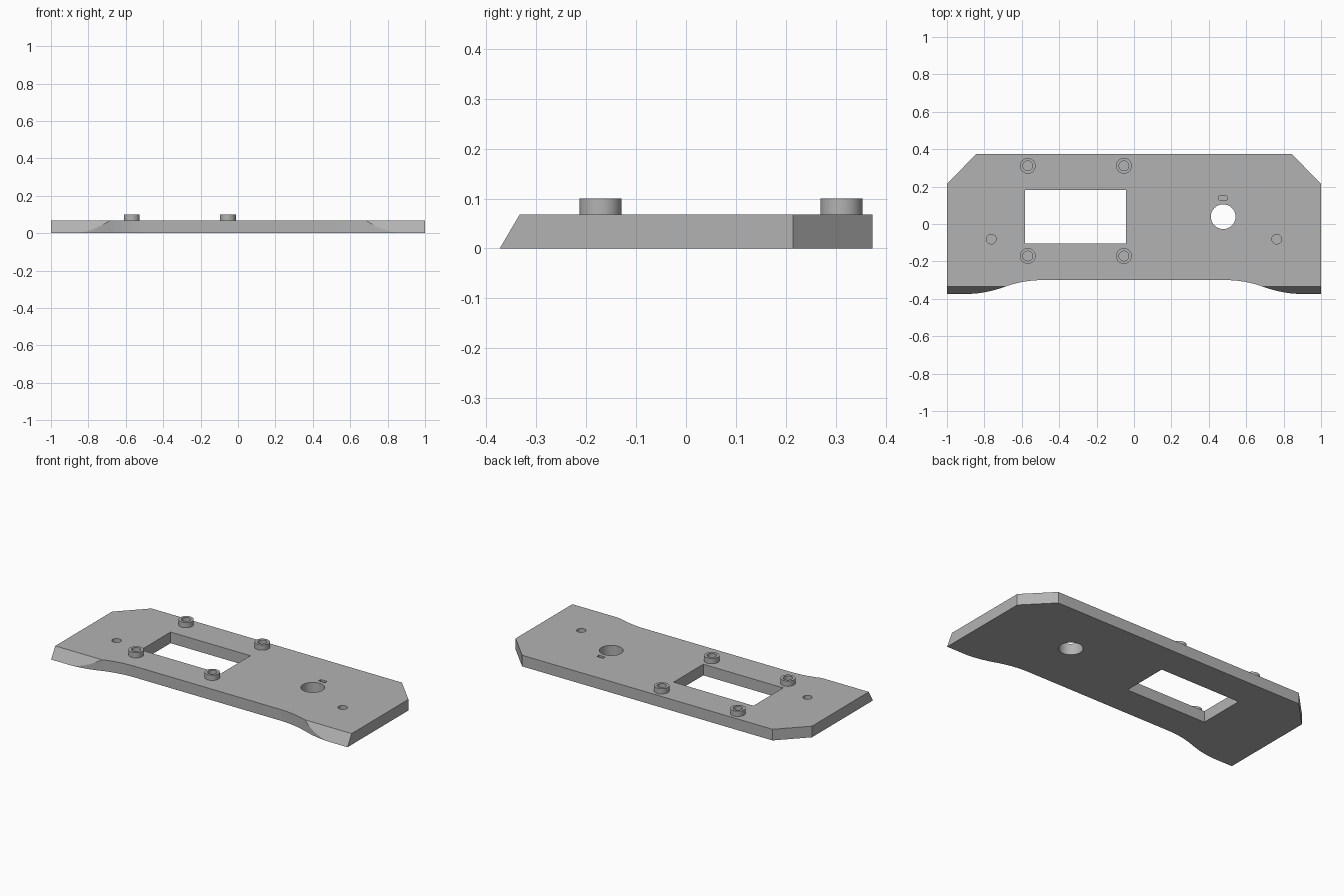
import bpy, bmesh, math

if "Cube" in bpy.data.objects:
    bpy.data.objects.remove(bpy.data.objects["Cube"])

T = 0.068          # plate thickness
TOP = 0.1          # top of the standoffs

grey = bpy.data.materials.new("plain grey")
grey.diffuse_color = (0.45, 0.45, 0.45, 1)
grey.use_nodes = True
grey.node_tree.nodes["Principled BSDF"].inputs["Base Color"].default_value = grey.diffuse_color


def prism(bm, pts, z0, z1):
    """Extrude a flat outline from z0 to z1."""
    face = bm.faces.new([bm.verts.new((x, y, z0)) for x, y in pts])
    ext = bmesh.ops.extrude_face_region(bm, geom=[face])
    for v in ext["geom"]:
        if isinstance(v, bmesh.types.BMVert):
            v.co.z = z1


def circle(cx, cy, r, n=48):
    return [(cx + r * math.cos(2 * math.pi * i / n),
             cy + r * math.sin(2 * math.pi * i / n)) for i in range(n)]


def rect(x0, x1, y0, y1):
    return [(x0, y0), (x1, y0), (x1, y1), (x0, y1)]


def finish(bm, name):
    bmesh.ops.recalc_face_normals(bm, faces=bm.faces[:])
    me = bpy.data.meshes.new(name)
    bm.to_mesh(me)
    bm.free()
    ob = bpy.data.objects.new(name, me)
    bpy.context.collection.objects.link(ob)
    me.materials.append(grey)
    return ob


def activate(ob):
    bpy.ops.object.select_all(action='DESELECT')
    ob.select_set(True)
    bpy.context.view_layer.objects.active = ob


# Plate outline: clipped back corners and S-curved front edge, mirrored in x
half = [(0.845, 0.373), (1.0, 0.214), (1.0, -0.374)]
N = 20
for i in range(N + 1):
    t = i / N
    s = 2 * t * t if t < 0.5 else 1 - 2 * (1 - t) ** 2
    half.append((0.90 - 0.41 * t, -0.374 + 0.074 * s))
outline = half + [(-x, y) for x, y in reversed(half)]
bm = bmesh.new()
prism(bm, outline, 0, T)
plate = finish(bm, "face_plate")

standoffs = [(x, y) for x in (-0.568, -0.054) for y in (-0.171, 0.311)]

# Cutter: sloped front, window, shaft hole, slot, pilot holes
bm = bmesh.new()
prism(bm, rect(-0.582, -0.043, -0.105, 0.181), -0.1, 0.2)
prism(bm, circle(0.477, 0.039, 0.066, 64), -0.1, 0.2)
prism(bm, rect(0.454, 0.498, 0.128, 0.149), 0.035, 0.2)
for x in (-0.763, 0.763):
    prism(bm, circle(x, -0.081, 0.026, 32), 0.03, 0.2)
for x, y in standoffs:
    prism(bm, circle(x, y, 0.026), 0.03, 0.2)
wedge = [(-0.413, -0.068), (-0.293, 0.136), (-0.6, 0.136), (-0.6, -0.068)]
f = bm.faces.new([bm.verts.new((-1.1, y, z)) for y, z in wedge])
ext = bmesh.ops.extrude_face_region(bm, geom=[f])
for v in ext["geom"]:
    if isinstance(v, bmesh.types.BMVert):
        v.co.x = 1.1
cutter = finish(bm, "cutter")
cutter.hide_render = True

mod = plate.modifiers.new("cut", 'BOOLEAN')
mod.operation = 'DIFFERENCE'
mod.solver = 'EXACT'
mod.object = cutter
activate(plate)
bpy.ops.object.modifier_apply(modifier=mod.name)
bpy.data.objects.remove(cutter)
bpy.ops.object.shade_smooth_by_angle(angle=math.radians(25))

# Standoffs: short tubes around the window
for k, (x, y) in enumerate(standoffs):
    bm = bmesh.new()
    rings = [[bm.verts.new((px, py, z)) for px, py in circle(x, y, r)]
             for r, z in ((0.042, T), (0.042, TOP), (0.026, TOP), (0.026, T))]
    n = len(rings[0])
    for a in range(4):
        p, q = rings[a], rings[(a + 1) % 4]
        for i in range(n):
            j = (i + 1) % n
            bm.faces.new((p[i], p[j], q[j], q[i]))
    ob = finish(bm, f"standoff_{k + 1}")
    activate(ob)
    bpy.ops.object.shade_smooth_by_angle(angle=math.radians(25))
